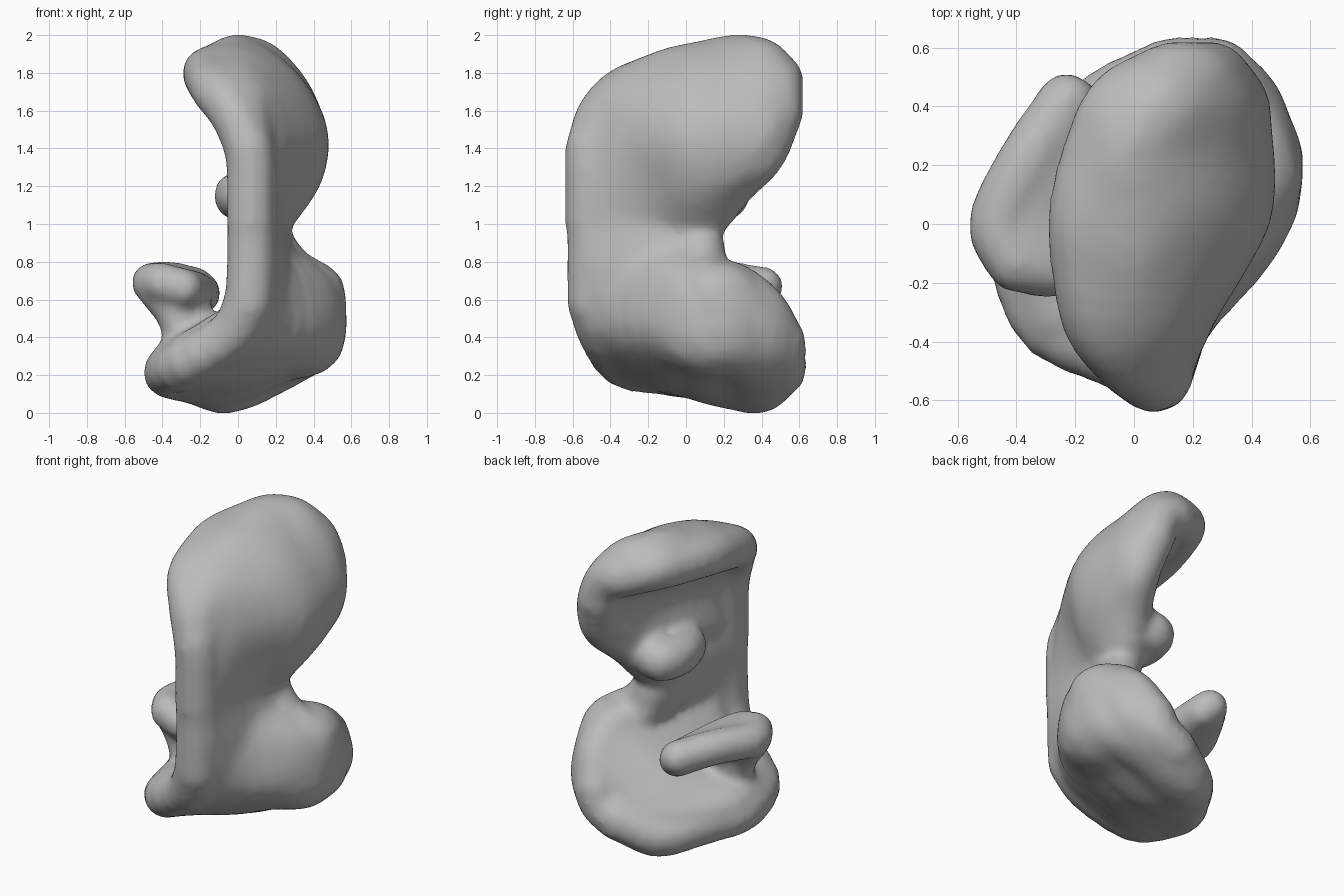
import bpy
import bmesh
from mathutils import Vector

default_cube = bpy.data.objects.get("Cube")
if default_cube:
    bpy.data.objects.remove(default_cube, do_unlink=True)


def spline(points, count):
    """Sample a smooth curve that passes through all the points."""
    padded = [points[0] * 2 - points[1], *points, points[-1] * 2 - points[-2]]
    samples = []
    for i in range(count):
        place = i / (count - 1) * (len(points) - 1)
        k = min(int(place), len(points) - 2)
        t = place - k
        a, b, c, d = padded[k:k + 4]
        samples.append(0.5 * (2 * b + (c - a) * t
                              + (2 * a - 5 * b + 4 * c - d) * t ** 2
                              + (3 * b - a - 3 * c + d) * t ** 3))
    return samples


def sheet(slices, along=22, across=26):
    """Loft a curved sheet of points through profiles (x, z) set at depths y."""
    rows = [spline([Vector((x, y, z)) for x, z in profile], along)
            for y, profile in slices]
    columns = [spline(list(column), across) for column in zip(*rows)]
    return [point for column in columns for point in column]


def strand(*points, count=8):
    """Sample points along a curved rod."""
    return spline([Vector(p) for p in points], count)


# Upper hood: tip of the curl, over the top, down to the neck
hood = sheet([
    (-0.51, [(0.06, 1.4), (0.07, 1.3), (0.07, 1.15), (0.07, 1.0)]),
    (-0.45, [(-0.02, 1.58), (0.05, 1.5), (0.08, 1.25), (0.08, 1.0)]),
    (-0.32, [(-0.12, 1.71), (0.05, 1.66), (0.14, 1.42), (0.1, 1.0)]),
    (-0.1, [(-0.16, 1.78), (0.02, 1.79), (0.2, 1.64), (0.27, 1.45),
            (0.21, 1.22), (0.12, 1.0)]),
    (0.06, [(-0.16, 1.81), (0.03, 1.83), (0.22, 1.7), (0.34, 1.48),
            (0.31, 1.25), (0.14, 1.0)]),
    (0.25, [(-0.11, 1.82), (0.01, 1.87), (0.22, 1.72), (0.34, 1.5),
            (0.33, 1.32), (0.24, 1.22)]),
    (0.4, [(-0.04, 1.82), (0.1, 1.85), (0.25, 1.7), (0.33, 1.5),
           (0.31, 1.37)]),
    (0.49, [(0.12, 1.77), (0.19, 1.74), (0.24, 1.67), (0.27, 1.58)]),
])

# Padding that makes the middle of the hood thicker
hood_core = sheet([
    (-0.3, [(0.0, 1.66), (0.09, 1.52), (0.12, 1.4), (0.1, 1.2)]),
    (0.0, [(0.02, 1.74), (0.14, 1.6), (0.2, 1.45), (0.16, 1.22)]),
    (0.2, [(0.06, 1.74), (0.18, 1.62), (0.24, 1.45), (0.22, 1.25)]),
    (0.36, [(0.1, 1.76), (0.2, 1.65), (0.26, 1.5), (0.27, 1.4)]),
], along=12, across=14)

# Lower bowl: neck, shoulder, outer wall, floor, left rim
bowl = sheet([
    (-0.5, [(0.07, 1.0), (0.07, 0.8), (0.06, 0.58)]),
    (-0.44, [(0.08, 1.0), (0.09, 0.7), (0.05, 0.5), (-0.04, 0.41)]),
    (-0.33, [(0.1, 1.0), (0.13, 0.7), (0.11, 0.47), (-0.1, 0.34),
             (-0.28, 0.26)]),
    (-0.1, [(0.12, 1.0), (0.17, 0.82), (0.29, 0.66), (0.33, 0.46),
            (0.19, 0.35), (-0.05, 0.25), (-0.37, 0.22)]),
    (0.04, [(0.14, 1.0), (0.19, 0.79), (0.35, 0.68), (0.41, 0.57),
            (0.4, 0.37), (0.22, 0.31), (-0.05, 0.21), (-0.35, 0.2)]),
    (0.12, [(0.24, 0.72), (0.41, 0.67), (0.435, 0.54), (0.42, 0.35),
            (0.22, 0.29), (-0.05, 0.18), (-0.3, 0.19)]),
    (0.25, [(0.33, 0.67), (0.42, 0.62), (0.425, 0.37), (0.22, 0.28),
            (-0.07, 0.15), (-0.22, 0.17)]),
    (0.4, [(0.34, 0.56), (0.38, 0.42), (0.29, 0.29), (0.08, 0.17),
           (-0.04, 0.13), (-0.09, 0.14)]),
    (0.505, [(0.28, 0.38), (0.24, 0.29), (0.12, 0.22)]),
])

# Padding that fills the bowl up to a sloping floor
bowl_core = sheet([
    (-0.3, [(0.1, 0.62), (0.02, 0.48), (-0.12, 0.38), (-0.25, 0.3)]),
    (0.0, [(0.25, 0.65), (0.1, 0.52), (-0.1, 0.38), (-0.34, 0.26)]),
    (0.25, [(0.32, 0.64), (0.15, 0.5), (-0.02, 0.37), (-0.18, 0.24)]),
    (0.4, [(0.28, 0.5), (0.18, 0.4), (0.08, 0.3), (0.0, 0.22)]),
], along=14, across=14)

# Small cap on a flared stalk, rising from the bowl floor
cap_outer = strand((-0.4, -0.13, 0.69), (-0.46, 0.0, 0.69), (-0.37, 0.2, 0.7),
                   (-0.23, 0.41, 0.67), count=14)
cap_inner = strand((-0.29, -0.15, 0.66), (-0.24, 0.02, 0.65),
                   (-0.2, 0.2, 0.63), (-0.2, 0.38, 0.64), count=14)
cap_middle = [(a + b) / 2 for a, b in zip(cap_outer, cap_inner)]
stalk = (strand((-0.43, -0.05, 0.65), (-0.32, -0.08, 0.5), (-0.27, -0.08, 0.25))
         + strand((-0.24, -0.02, 0.62), (-0.26, -0.06, 0.45), (-0.27, -0.08, 0.25)))

# Blunt knob inside the neck
knob = strand((0.03, -0.03, 1.15), (0.0, 0.09, 1.15), (0.04, 0.21, 1.15),
              (0.16, 0.14, 1.18), count=12)

thicknesses = [
    (hood + hood_core, 0.135),
    (bowl + bowl_core, 0.135),
    (cap_outer + cap_inner + cap_middle, 0.11),
    (stalk, 0.11),
    (knob, 0.135),
]

# Place a ball at every point
ball = bmesh.new()
bmesh.ops.create_icosphere(ball, subdivisions=2, radius=1)
ball_verts = [v.co.copy() for v in ball.verts]
ball_faces = [[v.index for v in f.verts] for f in ball.faces]
ball.free()
verts, faces = [], []
for points, radius in thicknesses:
    for point in points:
        start = len(verts)
        verts += [point + co * radius for co in ball_verts]
        faces += [[start + i for i in face] for face in ball_faces]

mesh = bpy.data.meshes.new("curled_body")
mesh.from_pydata(verts, [], faces)
body = bpy.data.objects.new("curled_body", mesh)
bpy.context.collection.objects.link(body)
bpy.ops.object.select_all(action='DESELECT')
body.select_set(True)
bpy.context.view_layer.objects.active = body

# Fuse the balls into one soft skin
remesh = body.modifiers.new("fuse", 'REMESH')
remesh.mode = 'VOXEL'
remesh.voxel_size = 0.022
soften = body.modifiers.new("soften", 'SMOOTH')
soften.factor = 0.5
soften.iterations = 16
for name in ("fuse", "soften"):
    bpy.ops.object.modifier_apply(modifier=name)
bpy.ops.object.shade_smooth()

# Plain grey clay
clay = bpy.data.materials.new("grey_clay")
clay.use_nodes = True
colour = (0.5, 0.5, 0.5, 1)
clay.diffuse_color = colour
clay.node_tree.nodes["Principled BSDF"].inputs["Base Color"].default_value = colour
body.data.materials.clear()
body.data.materials.append(clay)
